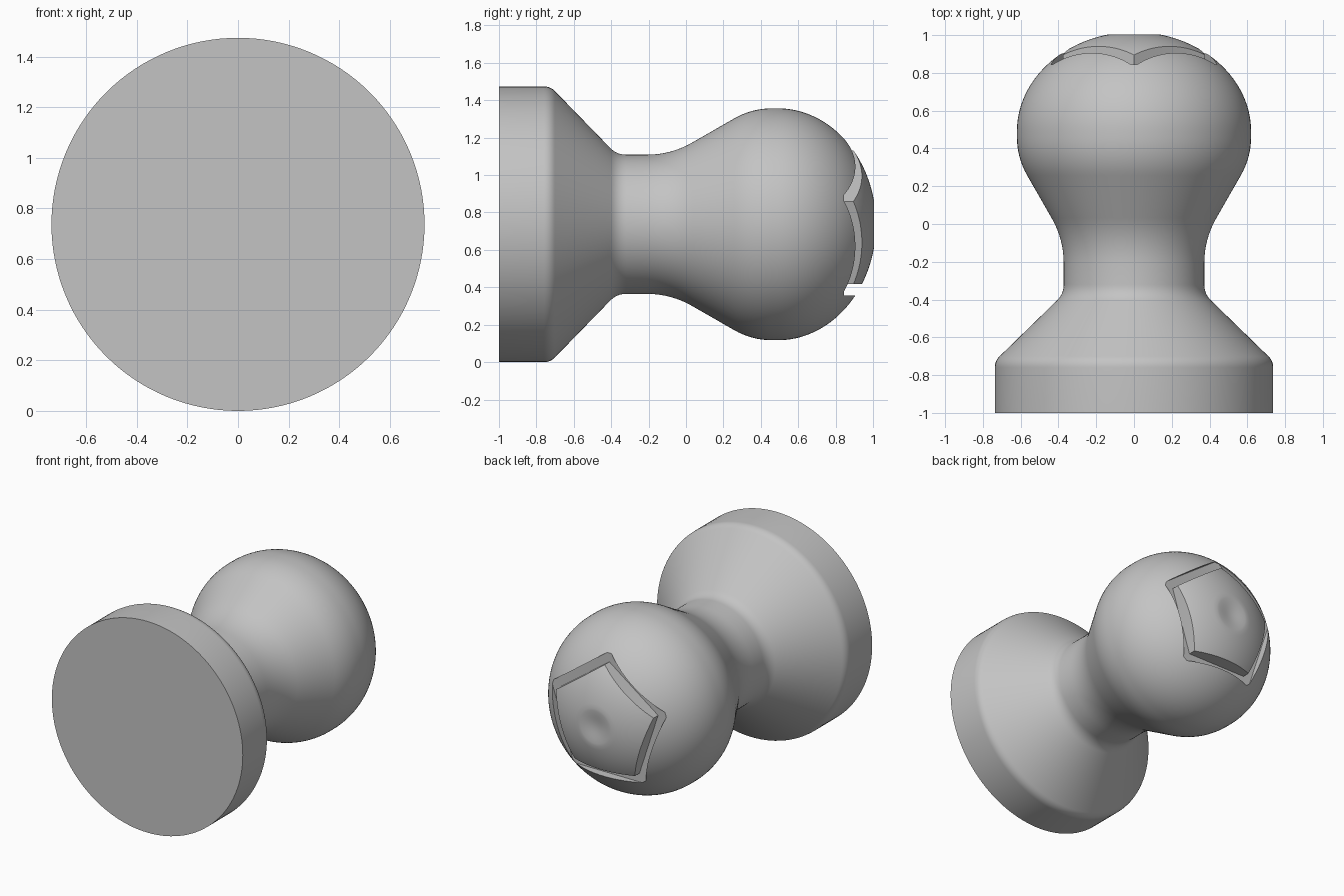
import bpy, bmesh, math
from mathutils import Vector

cube = bpy.data.objects.get("Cube")
if cube:
    bpy.data.objects.remove(cube, do_unlink=True)

CENTRE = 0.737      # height of the turning axis
SEGMENTS = 128

grey = bpy.data.materials.new("plain grey")
grey.use_nodes = True
colour = (0.55, 0.55, 0.55, 1)
grey.diffuse_color = colour
grey.node_tree.nodes["Principled BSDF"].inputs["Base Color"].default_value = colour


def make_object(name, bm):
    bmesh.ops.recalc_face_normals(bm, faces=bm.faces)
    mesh = bpy.data.meshes.new(name)
    bm.to_mesh(mesh)
    bm.free()
    mesh.materials.append(grey)
    obj = bpy.data.objects.new(name, mesh)
    bpy.context.collection.objects.link(obj)
    return obj


def fillet(before, corner, after, size, steps=8):
    """Round a profile corner with a quadratic curve."""
    c = Vector(corner)
    a = c + (Vector(before) - c).normalized() * size
    b = c + (Vector(after) - c).normalized() * size
    return [a.lerp(c, t).lerp(c.lerp(b, t), t)
            for t in (i / steps for i in range(steps + 1))]


# Profile of base, neck and head as (y, radius)
corners = [(-1, 0.737), (-0.725, 0.737), (-0.37, 0.372),
           (-0.08, 0.372), (0.352, 0.62), (0.49, 0.62)]
sizes = [0.035, 0.05, 0.13, 0.11]
profile = [Vector(corners[0])]
for i, size in enumerate(sizes):
    profile += fillet(corners[i], corners[i + 1], corners[i + 2], size)

# Flattened dome with a shallow dish at its tip
for i in range(30):
    a = math.radians(78) * i / 29
    profile.append(Vector((0.49 + 0.526 * math.sin(a), 0.62 * math.cos(a))))
tip_y, tip_r = profile[-1]
for i in range(1, 8):
    t = i / 8
    profile.append(Vector((tip_y - 0.012 * math.sin(t * math.pi / 2) ** 2,
                           tip_r * (1 - t))))

# Turn the profile around the y axis
bm = bmesh.new()
rings = []
for y, r in profile:
    rings.append([bm.verts.new((r * math.cos(a), y, CENTRE + r * math.sin(a)))
                  for a in (math.tau * k / SEGMENTS for k in range(SEGMENTS))])
for low, high in zip(rings, rings[1:]):
    for k in range(SEGMENTS):
        n = (k + 1) % SEGMENTS
        bm.faces.new((low[k], low[n], high[n], high[k]))
bm.faces.new(rings[0])
tip = bm.verts.new((0, tip_y - 0.012, CENTRE))
for k in range(SEGMENTS):
    bm.faces.new((rings[-1][k], rings[-1][(k + 1) % SEGMENTS], tip))
knob = make_object("knob", bm)

# Pentagon ring that cuts the groove in the head
bm = bmesh.new()


def pentagon(apothem, y):
    radius = apothem / math.cos(math.pi / 5)
    return [bm.verts.new((radius * math.sin(a), y, CENTRE + radius * math.cos(a)))
            for a in (math.tau * k / 5 for k in range(5))]


loops = [pentagon(0.38, 0.845), pentagon(0.38, 1.2),
         pentagon(0.32, 1.2), pentagon(0.32, 0.845)]
for i in range(4):
    p, q = loops[i], loops[(i + 1) % 4]
    for k in range(5):
        n = (k + 1) % 5
        bm.faces.new((p[k], p[n], q[n], q[k]))
cutter = make_object("groove_cutter", bm)
cutter.hide_render = True

groove = knob.modifiers.new("groove", 'BOOLEAN')
groove.operation = 'DIFFERENCE'
groove.solver = 'EXACT'
groove.object = cutter

# Apply the cut, then smooth the curved surfaces
bpy.ops.object.select_all(action='DESELECT')
knob.select_set(True)
bpy.context.view_layer.objects.active = knob
bpy.ops.object.modifier_apply(modifier=groove.name)
bpy.data.objects.remove(cutter, do_unlink=True)
bpy.ops.object.shade_smooth_by_angle(angle=math.radians(30))
